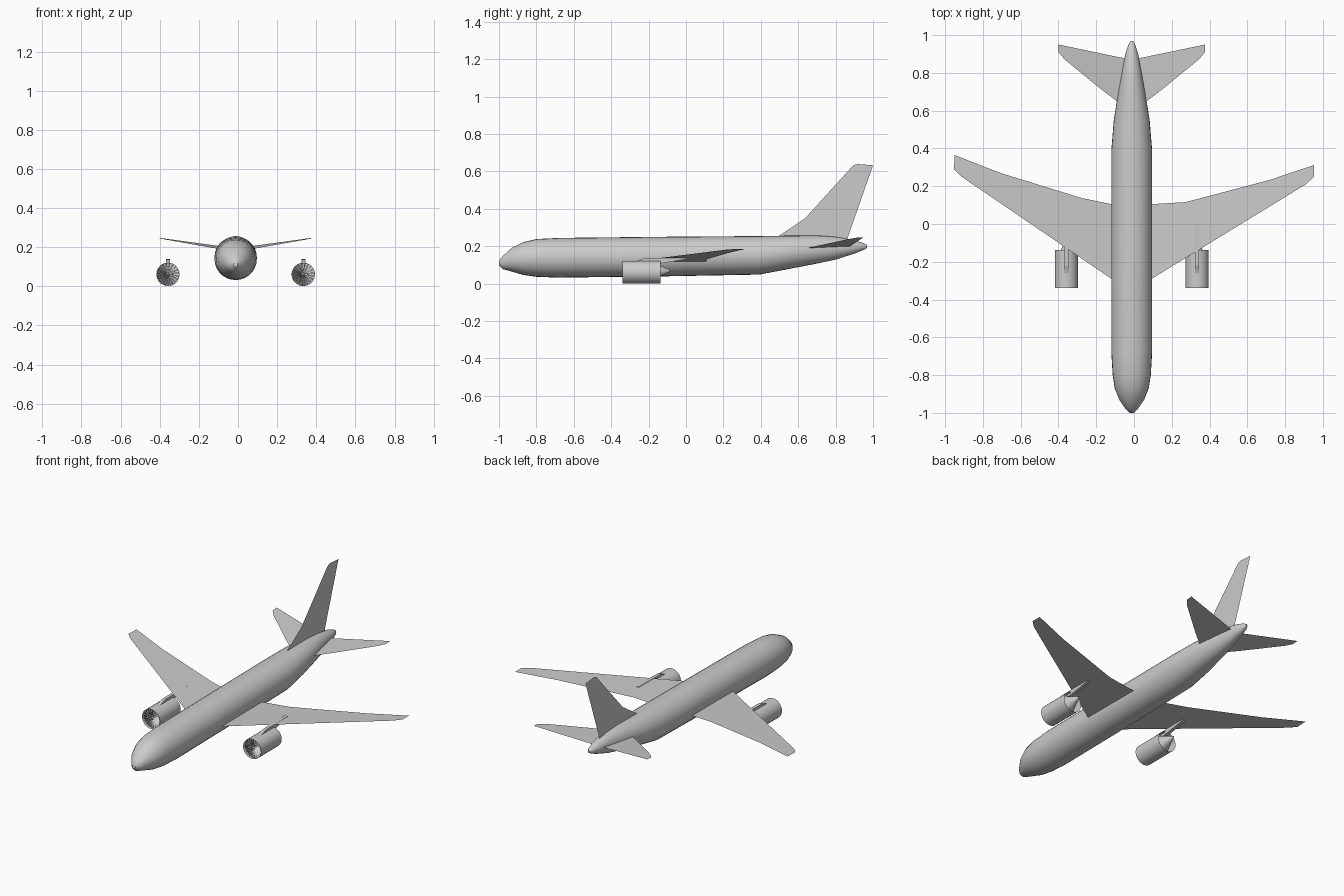
import bpy, bmesh, math

if "Cube" in bpy.data.objects:
    bpy.data.objects.remove(bpy.data.objects["Cube"])

CX = -0.012  # centre line of the aircraft


def make(name, verts, faces, smooth=True, angle=40):
    me = bpy.data.meshes.new(name)
    me.from_pydata(verts, [], faces)
    bm = bmesh.new()
    bm.from_mesh(me)
    bmesh.ops.recalc_face_normals(bm, faces=bm.faces)
    bm.to_mesh(me)
    bm.free()
    ob = bpy.data.objects.new(name, me)
    bpy.context.collection.objects.link(ob)
    if smooth:
        bpy.ops.object.select_all(action='DESELECT')
        ob.select_set(True)
        bpy.context.view_layer.objects.active = ob
        bpy.ops.object.shade_smooth_by_angle(angle=math.radians(angle))
    return ob


def loft(name, cx, rings, n, caps=(True, True), angle=40):
    """Skin elliptical rings (y, centre z, half width, half height)."""
    verts, faces = [], []
    for y, z, hw, hh in rings:
        for i in range(n):
            a = 2 * math.pi * i / n
            verts.append((cx + hw * math.cos(a), y, z + hh * math.sin(a)))
    for r in range(len(rings) - 1):
        for i in range(n):
            j = (i + 1) % n
            faces.append((r * n + i, r * n + j, (r + 1) * n + j, (r + 1) * n + i))
    if caps[0]:
        faces.append(tuple(range(n)))
    if caps[1]:
        faces.append(tuple(range((len(rings) - 1) * n, len(rings) * n)))
    return make(name, verts, faces, angle=angle)


def sheet(name, pts):
    """Thin flat panel from its outline, facing up where it lies flat."""
    ob = make(name, pts, [tuple(range(len(pts)))], smooth=False)
    if ob.data.polygons[0].normal.z < -0.1:
        ob.data.flip_normals()
    return ob


# Fuselage
loft("fuselage", CX, [
    (-1.0, .11, .010, .012), (-.98, .112, .032, .035), (-.93, .128, .066, .064),
    (-.87, .134, .090, .088), (-.80, .137, .101, .101), (-.68, .138, .108, .106),
    (-.15, .144, .108, .106), (.39, .151, .108, .103), (.55, .167, .095, .089),
    (.70, .182, .071, .075), (.80, .189, .053, .061), (.90, .196, .034, .036),
    (.95, .198, .018, .018), (.968, .198, .006, .007)], 28)

# Main wings: the two sides have slightly different sweep
left = [(0, .10), (-.12, .105), (-.275, .137), (-.707, .27), (-.95, .365),
        (-.953, .29), (-.918, .254), (-.12, -.29), (-.06, -.33)]
right = [(0, .10), (.095, .105), (.274, .116), (.718, .233), (.952, .312),
         (.952, .25), (.913, .212), (.1, -.286), (.04, -.322)]
for name, outline, slope in (("left_wing", left, .083), ("right_wing", right, .077)):
    sheet(name, [(x, y, .119 + slope * (abs(x) - .11)) for x, y in outline])

# Tailplanes
stab = [(.0, .868), (.042, .878), (.388, .95), (.388, .91), (.355, .871),
        (.163, .714), (.079, .65), (.03, .615)]
for name, s in (("left_tailplane", -1), ("right_tailplane", 1)):
    sheet(name, [(CX + s * r, y, .19 + .123 * (r - .08) + .0655 * (y - .65))
                 for r, y in stab])

# Tail fin
sheet("tail_fin", [(CX, y, z) for y, z in (
    (.49, .25), (.636, .348), (.885, .622), (.898, .634), (.918, .639),
    (1.0, .632), (.861, .235), (.7, .235))])

# Engines
EZ, ER = .061, .061
for side, s in (("left", -1), ("right", 1)):
    ex = CX + s * .346
    loft(side + "_nacelle", ex, [(-.34, EZ, ER, ER), (-.137, EZ, ER, ER)], 28,
         caps=(False, False))
    # Back wall of the intake and the exhaust cone
    loft(side + "_exhaust_cone", ex, [(-.195, EZ + .003, .057, .057),
                                      (-.08, EZ + .008, .002, .002)], 24)
    loft(side + "_spinner", ex, [(-.337, EZ, .002, .002), (-.31, EZ, .013, .013)], 16)
    # Fan blades, each twisted about its radius
    verts, faces, n = [], [], 20
    for i in range(n):
        a = 2 * math.pi * i / n
        for r, w, d in ((.009, .16, .008), (.060, .14, .006)):
            for t in (-1, 1):
                b = a + t * w
                verts.append((ex + r * math.cos(b), -.322 + t * d, EZ + r * math.sin(b)))
        k = 4 * i
        faces.append((k, k + 1, k + 3, k + 2))
    make(side + "_fan", verts, faces, smooth=False)
    # Pylon joining the nacelle to the wing
    prof = [(-.27, .118), (-.22, .136), (.0, .139), (.0, .130), (-.15, .105), (-.26, .105)]
    m = len(prof)
    verts = [(ex + w, y, z) for w in (-.010, .010) for y, z in prof]
    faces = [tuple(range(m)), tuple(range(m, 2 * m))]
    faces += [(i, (i + 1) % m, m + (i + 1) % m, m + i) for i in range(m)]
    make(side + "_pylon", verts, faces, smooth=False)
